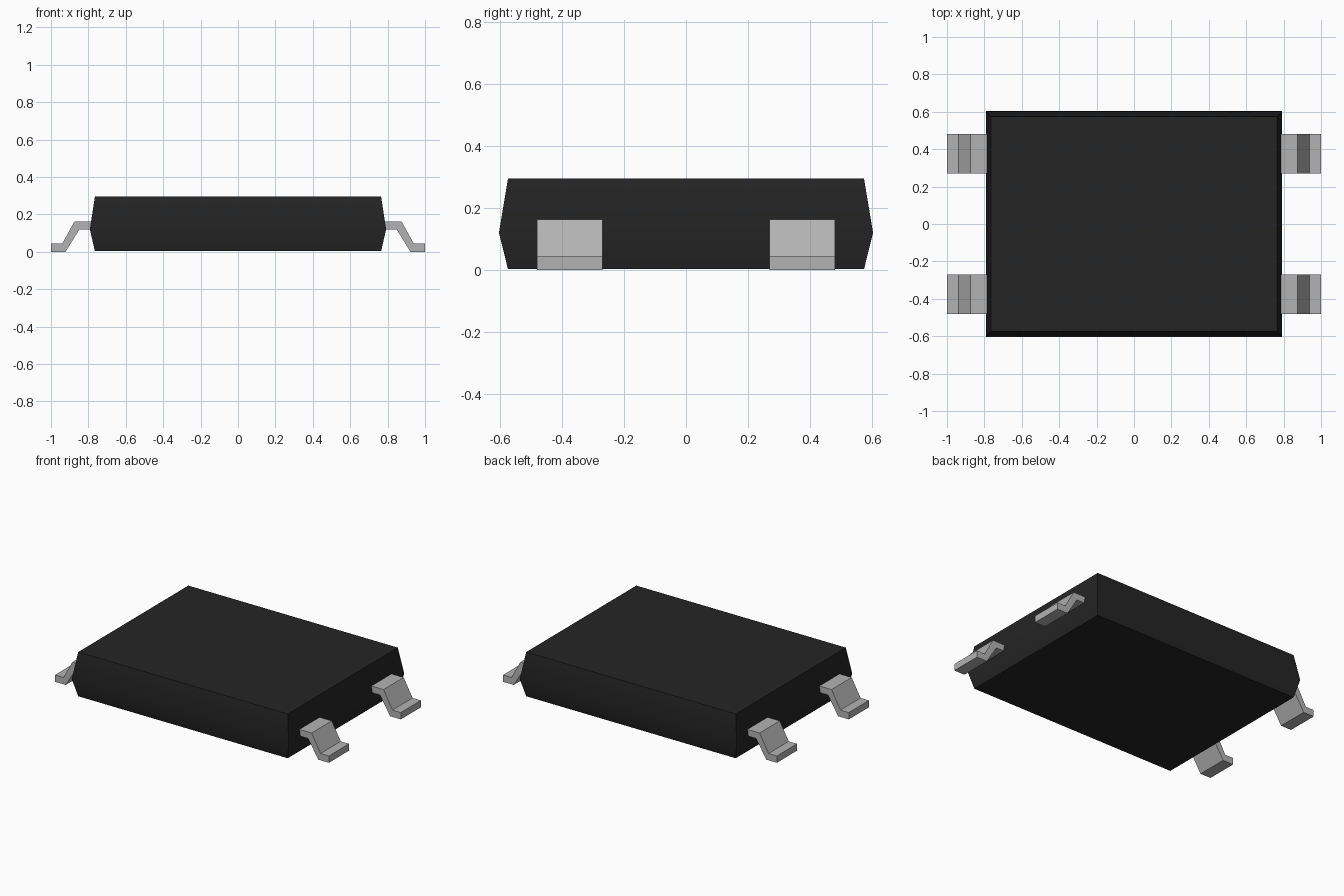
import bpy
import math

cube = bpy.data.objects.get("Cube")
if cube:
    bpy.data.objects.remove(cube, do_unlink=True)


def make_material(name, rgb, roughness):
    mat = bpy.data.materials.new(name)
    mat.use_nodes = True
    mat.diffuse_color = (*rgb, 1)
    bsdf = mat.node_tree.nodes["Principled BSDF"]
    bsdf.inputs["Base Color"].default_value = (*rgb, 1)
    bsdf.inputs["Roughness"].default_value = roughness
    return mat


def loft(name, rings, mat):
    """Join equal-sized rings of points into a closed solid."""
    n = len(rings[0])
    verts = [p for ring in rings for p in ring]
    faces = [tuple(reversed(range(n))),
             tuple(range(len(verts) - n, len(verts)))]
    for r in range(len(rings) - 1):
        for i in range(n):
            j = (i + 1) % n
            faces.append((r * n + i, r * n + j, (r + 1) * n + j, (r + 1) * n + i))
    mesh = bpy.data.meshes.new(name)
    mesh.from_pydata(verts, [], faces)
    mesh.materials.append(mat)
    obj = bpy.data.objects.new(name, mesh)
    bpy.context.collection.objects.link(obj)
    return obj


black = make_material("black plastic", (0.018, 0.018, 0.018), 0.6)
metal = make_material("grey metal", (0.45, 0.45, 0.45), 0.5)

# Package body: widest at the waist, tapering to the top and bottom
sections = [(0.765, 0.574, 0.003), (0.792, 0.603, 0.12), (0.765, 0.574, 0.295)]
body = loft("package_body",
            [[(-x, -y, z), (x, -y, z), (x, y, z), (-x, y, z)]
             for x, y, z in sections], black)
bpy.ops.object.select_all(action="DESELECT")
body.select_set(True)
bpy.context.view_layer.objects.active = body
bpy.ops.object.shade_smooth_by_angle(angle=math.radians(30))

# Bent leads: one side profile (x, z), extruded along y
profile = [(0.77, 0.12), (0.848, 0.12), (0.922, 0.0), (1.0, 0.0),
           (1.0, 0.045), (0.939, 0.045), (0.874, 0.163), (0.77, 0.163)]
for side, sx in (("left", 1), ("right", -1)):
    for end, cy in (("front", -0.375), ("back", 0.375)):
        # Ring order runs so that the faces point outwards on both sides
        y0, y1 = cy + sx * 0.105, cy - sx * 0.105
        loft(f"{side}_{end}_lead",
             [[(sx * x, y, z) for x, z in profile] for y in (y0, y1)], metal)
